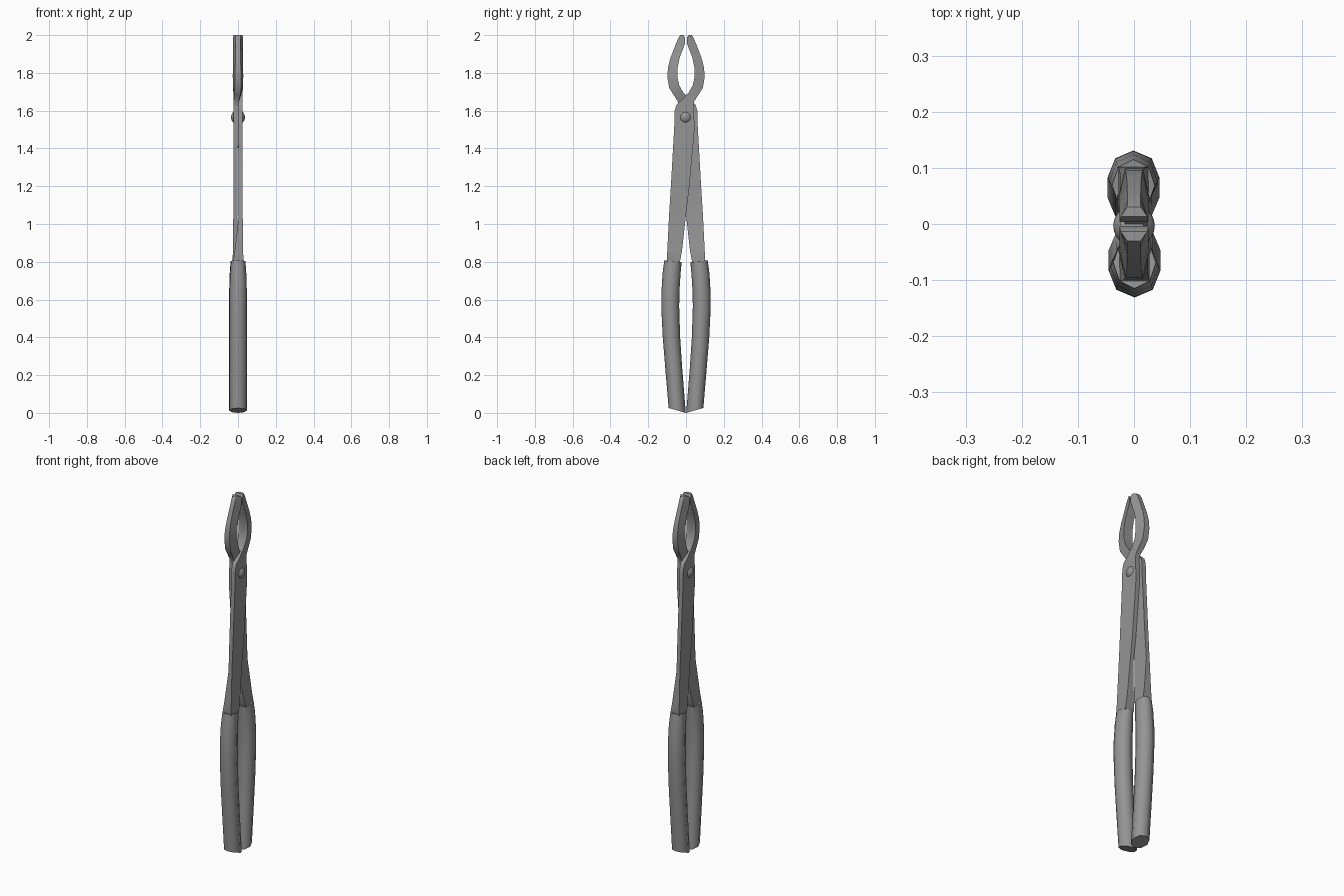
import bpy, bmesh
from math import pi, cos, sin

# Dark grey steel for every part
steel = bpy.data.materials.new("dark_steel")
steel.diffuse_color = (.30, .30, .30, 1)


def loft(name, rings, angle=0.6):
    """Skin a list of equal-length point rings and cap both ends."""
    bm = bmesh.new()
    vs = [[bm.verts.new(p) for p in ring] for ring in rings]
    n = len(vs[0])
    for a, b in zip(vs, vs[1:]):
        for i in range(n):
            j = (i + 1) % n
            bm.faces.new((a[i], a[j], b[j], b[i]))
    bm.faces.new(vs[0])
    bm.faces.new(vs[-1])
    bmesh.ops.recalc_face_normals(bm, faces=bm.faces[:])
    me = bpy.data.meshes.new(name)
    bm.to_mesh(me)
    bm.free()
    ob = bpy.data.objects.new(name, me)
    bpy.context.collection.objects.link(ob)
    finish(ob, angle)
    return ob


def finish(ob, angle):
    ob.data.materials.append(steel)
    bpy.ops.object.select_all(action='DESELECT')
    ob.select_set(True)
    bpy.context.view_layer.objects.active = ob
    bpy.ops.object.shade_smooth_by_angle(angle=angle)


def twin(ob, name):
    """The opposite half is the same part turned half way round z."""
    other = ob.copy()
    other.name = name
    other.rotation_euler = (0, 0, pi)
    bpy.context.collection.objects.link(other)


# Arm stations: inner y, z, x low, x high | outer y, z, x low, x high
arm = [
    (.013, 2.000, -.024, .024, .030, 2.000, -.012, .012),
    (.004, 1.985, -.026, .026, .042, 1.982, -.012, .012),
    (.005, 1.955, -.026, .026, .055, 1.950, -.012, .012),
    (.034, 1.880, -.026, .026, .082, 1.880, -.013, .013),
    (.044, 1.830, -.027, .027, .095, 1.830, -.015, .015),
    (.046, 1.780, -.028, .028, .099, 1.780, -.016, .016),
    (.036, 1.735, -.026, .026, .089, 1.720, -.016, .017),
    (.014, 1.695, -.020, .025, .064, 1.681, -.012, .020),
    (-.018, 1.662, -.010, .025, .044, 1.650, -.004, .023),
    (-.050, 1.632, .001, .025, .040, 1.622, .001, .025),
    (-.060, 1.600, .001, .025, .042, 1.600, .001, .025),
    (-.062, 1.520, .001, .025, .045, 1.500, .001, .025),
    (-.080, 1.200, .002, .025, .018, 1.200, .002, .025),
    (-.090, 1.040, .004, .025, -.001, 1.040, .004, .025),
    (-.099, .860, -.017, .027, -.021, .860, -.017, .027),
    (-.102, .800, -.026, .029, -.032, .800, -.026, .029),
    (-.096, .770, -.020, .020, -.050, .770, -.020, .020),
]
rings = [[(a, y, z), (b, y, z), (d, Y, Z), (c, Y, Z)]
         for y, z, a, b, Y, Z, c, d in arm]
twin(loft("jaw_arm_right", rings), "jaw_arm_left")

# Grip stations: outer y, z | inner y, z | half width in x
grip = [
    (-.115, .808, -.023, .798, .038),
    (-.124, .740, -.029, .735, .043),
    (-.130, .640, -.035, .640, .046),
    (-.131, .560, -.036, .560, .046),
    (-.123, .400, -.031, .400, .046),
    (-.110, .240, -.020, .235, .046),
    (-.092, .026, -.001, .000, .046),
]
rings = [[(.001 + h * sin(k * pi / 4),
           (y + Y) / 2 + (y - Y) / 2 * cos(k * pi / 4),
           (z + Z) / 2 + (z - Z) / 2 * cos(k * pi / 4)) for k in range(8)]
         for y, z, Y, Z, h in grip]
twin(loft("grip_left", rings, 0.9), "grip_right")

# Domed pivot rivet
bpy.ops.mesh.primitive_uv_sphere_add(segments=16, ring_count=12, radius=.037,
                                     location=(0, -.003, 1.565),
                                     rotation=(0, pi / 2, 0))
rivet = bpy.context.object
rivet.name = "pivot_rivet"
finish(rivet, 0.9)
